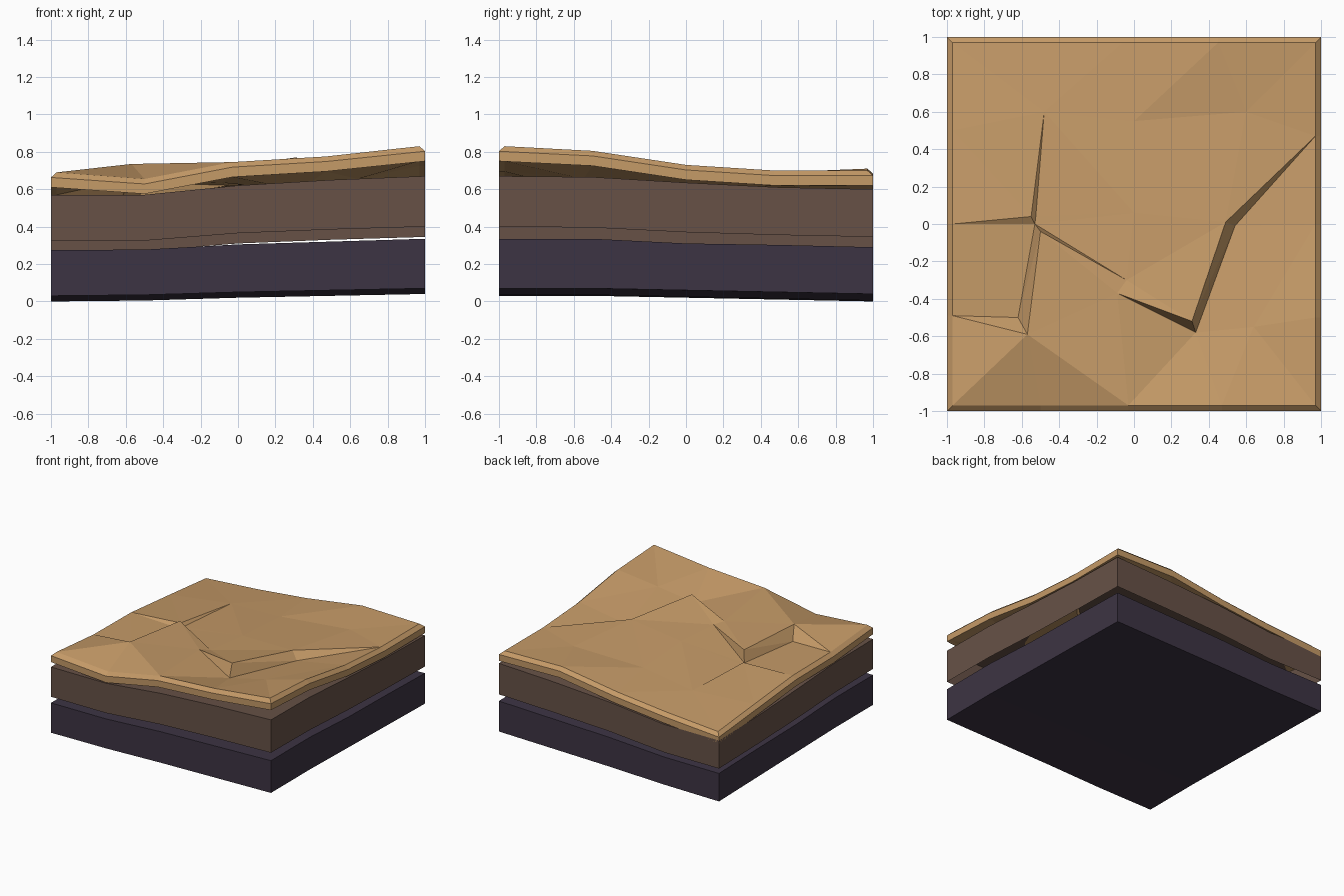
import bpy
from mathutils import Vector
from mathutils.geometry import delaunay_2d_cdt

if "Cube" in bpy.data.objects:
    bpy.data.objects.remove(bpy.data.objects["Cube"])


def material(name, rgb):
    m = bpy.data.materials.new(name)
    m.diffuse_color = (*rgb, 1)
    m.use_nodes = True
    m.node_tree.nodes["Principled BSDF"].inputs["Base Color"].default_value = m.diffuse_color
    return m


def make(name, verts, faces, mat):
    me = bpy.data.meshes.new(name)
    me.from_pydata(verts, [], faces)
    me.materials.append(mat)
    me.update()
    ob = bpy.data.objects.new(name, me)
    bpy.context.collection.objects.link(ob)
    return ob


TAN = material("sandy tan", (0.56, 0.325, 0.137))
BROWN = material("earth brown", (0.135, 0.083, 0.062))
PURPLE = material("dark purple rock", (0.046, 0.034, 0.057))

STEPS = [-1, -0.5, 0, 0.5, 1]


def slab(name, top, bottom, mat, closed=True):
    """Wavy slab: each surface is a front-edge profile plus a drop toward the back."""
    verts, faces = [], []
    for front, drop in (bottom, top):
        for j, y in enumerate(STEPS):
            for i, x in enumerate(STEPS):
                verts.append((x, y, front[i] + drop[j]))
    for j in range(4):
        for i in range(4):
            a = j * 5 + i
            quad = [a, a + 1, a + 6, a + 5]
            faces.append([v + 25 for v in quad])
            if closed:
                faces.append(quad[::-1])
    ring = [0, 1, 2, 3, 4, 9, 14, 19, 24, 23, 22, 21, 20, 15, 10, 5]
    for k, a in enumerate(ring):
        b = ring[(k + 1) % 16]
        faces.append([a, b, b + 25, a + 25])
    return make(name, verts, faces, mat)


# Bottom rock layer
slab("bottom_layer",
     ([.275, .277, .305, .32, .335], [0, 0, -.025, -.033, -.045]),
     ([.03, .035, .05, .06, .07], [0, 0, -.01, -.02, -.03]), PURPLE)

# Middle earth layer, hollow underneath
slab("middle_layer",
     ([.57, .57, .62, .65, .67], [0, -.005, -.035, -.06, -.07]),
     ([.325, .325, .365, .385, .40], [0, -.005, -.03, -.045, -.055]), BROWN, closed=False)

# Top crust: rim of the upper surface, counter-clockwise from front left
E = 0.97
rim = [(-E, -E, .69), (-.5, -E, .655), (-.03, -E, .745), (.47, -E, .775), (E, -E, .83),
       (E, -.5, .805), (E, 0, .73), (E, .47, .70), (E, E, .70),
       (.45, E, .71), (-.06, E, .635), (-.5, E, .59), (-E, E, .555),
       (-E, .5, .60), (-E, 0, .645), (-E, -.49, .65)]
n = len(rim)
# Fault line: back lip and front lip, crossing in height halfway
back_lip = [(-.62, -.5, .64), (-.53, 0, .63), (-.04, -.30, .70), (.31, -.52, .77), (.49, .01, .72)]
front_lip = [(-.57, -.59, .735), (-.5, -.04, .715), (-.09, -.37, .715), (.33, -.58, .675), (.54, -.01, .655)]
# Small crack behind the fault, then loose surface points
crack = [(-.55, .04, .655), (-.525, .04, .63), (-.48, .6, .62)]
loose = [(0, .06, .69), (0, .55, .66), (.6, .6, .695), (.64, -.55, .735)]
pts = rim + back_lip + front_lip + crack + loose

b, f, c = n, n + 5, n + 10
edges = [(k, (k + 1) % n) for k in range(n)]
for s in (b, f):
    path = [15, s, s + 1, s + 2, s + 3, s + 4, 7]
    edges += list(zip(path, path[1:]))
edges += [(b + 1, c), (b + 1, c + 1), (c, c + 2), (c + 1, c + 2)]
co, _, tris, orig, _, _ = delaunay_2d_cdt([Vector(p[:2]) for p in pts], edges, [], 0, 1e-5)

top = [(v.x, v.y, pts[o[0]][2] if o else .68) for v, o in zip(co, orig)]
index = {o[0]: i for i, o in enumerate(orig) if o}
m = len(top)
THICK = 0.08
verts = top + [(x, y, z - THICK) for x, y, z in top]
faces = [list(t) for t in tris] + [[v + m for v in reversed(t)] for t in tris]


# Chamfered outer edge of the crust
def outward(v):
    return 1.0 if v >= E else -1.0 if v <= -E else v


o1 = len(verts)
verts += [(outward(x), outward(y), z - .027) for x, y, z in rim]
o2 = len(verts)
verts += [(outward(x), outward(y), z - THICK) for x, y, z in rim]
for k in range(n):
    j = (k + 1) % n
    ik, ij = index[k], index[j]
    faces += [[o1 + k, o1 + j, ij, ik],
              [o2 + k, o2 + j, o1 + j, o1 + k],
              [ik + m, ij + m, o2 + j, o2 + k]]
make("top_crust", verts, faces, TAN)
